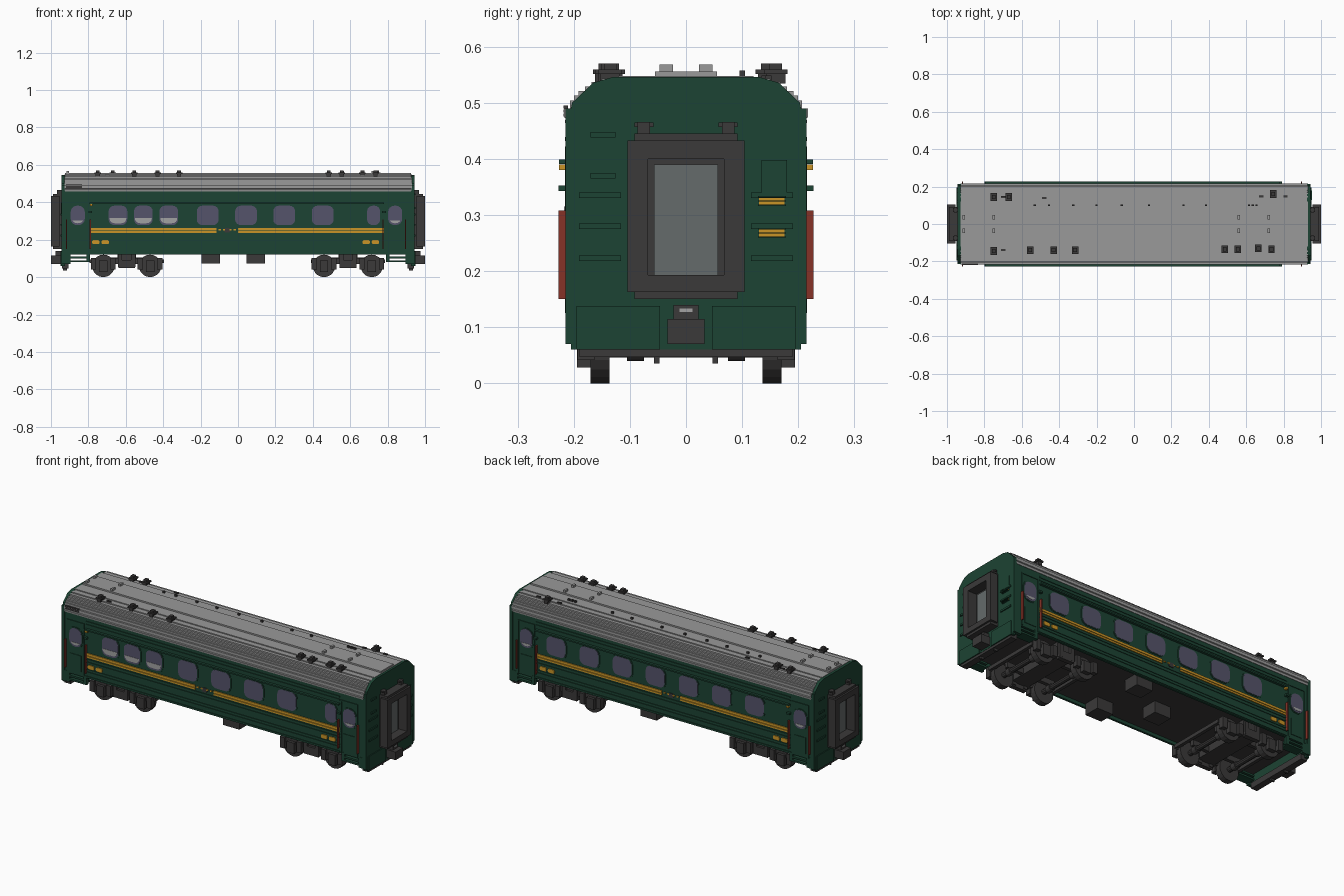
import bpy, bmesh, math
from mathutils import Matrix

if "Cube" in bpy.data.objects:
    bpy.data.objects.remove(bpy.data.objects["Cube"], do_unlink=True)


def material(name, rgb):
    m = bpy.data.materials.new(name)
    m.use_nodes = True
    m.diffuse_color = (*rgb, 1)
    m.node_tree.nodes["Principled BSDF"].inputs["Base Color"].default_value = (*rgb, 1)
    return m


GREEN = material("dark green paint", (0.0115, 0.057, 0.033))
GREY = material("roof grey", (0.32, 0.32, 0.32))
DARK = material("dark iron", (0.043, 0.041, 0.041))
GOLD = material("gold stripe", (0.6, 0.30, 0.02))
RED = material("red handrail", (0.24, 0.032, 0.02))
GLASS = material("violet glass", (0.09, 0.087, 0.145))
PALE = material("frosted pane", (0.36, 0.36, 0.36))
ENDGLASS = material("end door glass", (0.13, 0.145, 0.145))


class Part:
    """Collects simple solids into one named object."""
    def __init__(self, name, mat):
        self.name, self.mat, self.bm = name, mat, bmesh.new()

    def prism(self, pts, axis, a, b):
        put = {"x": lambda p, t: (t, p[0], p[1]), "y": lambda p, t: (p[0], t, p[1])}[axis]
        lo = [self.bm.verts.new(put(p, a)) for p in pts]
        hi = [self.bm.verts.new(put(p, b)) for p in pts]
        self.bm.faces.new(lo)
        self.bm.faces.new(hi[::-1])
        for i in range(len(pts)):
            j = (i + 1) % len(pts)
            self.bm.faces.new((lo[i], hi[i], hi[j], lo[j]))

    def box(self, x0, x1, y0, y1, z0, z1):
        self.prism([(y0, z0), (y1, z0), (y1, z1), (y0, z1)], "x", x0, x1)

    def block(self, x, y, z, w, d, h):
        self.box(x - w / 2, x + w / 2, y - d / 2, y + d / 2, z - h / 2, z + h / 2)

    def wheel(self, x, y, z, r, width, n=20):
        m = Matrix.Translation((x, y, z)) @ Matrix.Rotation(math.pi / 2, 4, "X")
        bmesh.ops.create_cone(self.bm, cap_ends=True, segments=n, radius1=r, radius2=r,
                              depth=width, matrix=m)

    def finish(self):
        bmesh.ops.recalc_face_normals(self.bm, faces=self.bm.faces)
        me = bpy.data.meshes.new(self.name)
        self.bm.to_mesh(me)
        self.bm.free()
        me.materials.append(self.mat)
        ob = bpy.data.objects.new(self.name, me)
        bpy.context.collection.objects.link(ob)


def mirrored(half):
    return half + [(-y, z) for y, z in reversed(half)]


def rounded(x, z, w, h, r, steps=4):
    pts = []
    for k, (sx, sz) in enumerate([(1, 1), (-1, 1), (-1, -1), (1, -1)]):
        for i in range(steps + 1):
            a = math.pi / 2 * (k + i / steps)
            pts.append((x + sx * (w / 2 - r) + r * math.cos(a),
                        z + sz * (h / 2 - r) + r * math.sin(a)))
    return pts


SIDES = (-1, 1)

# Body shell with hanging side sills, and end walls
p = Part("body_shell", GREEN)
p.prism(mirrored([(.2, .145), (.2, .12), (.212, .12), (.212, .48), (.16, .52)]), "x", -.93, .93)
p.finish()
p = Part("end_walls", GREEN)
cap = mirrored([(.205, .06), (.205, .07), (.215, .07), (.215, .49), (.205, .49),
                (.203, .5), (.165, .536), (.13, .546)])
for s in SIDES:
    p.prism(cap, "x", s * .925, s * .943)
p.finish()

# Roof with stepped shoulders
stairs = [(.217, .49), (.207, .504), (.2, .513), (.192, .521), (.18, .529), (.168, .537),
          (.15, .543), (.12, .548)]
half = [(.214, .457), (.216, .468), (.213, .472), (.217, .474)]
for (y, z), (y_next, _) in zip(stairs, stairs[1:] + [(.11, 0)]):
    half += [(y, z), (y_next, z)]
p = Part("roof", GREY)
p.prism(mirrored(half), "x", -.928, .93)
p.box(-.925, .925, -.055, .055, .54, .556)
for s in SIDES:
    for x in (-.91, -.75, .56, .72):
        p.block(x, s * .035, .56, .012, .024, .016)
p.finish()

# Recessed floor, skirts around the doorways and entrance steps
p = Part("floor", DARK)
p.box(-.925, .925, -.2, .2, .138, .15)
p.finish()
p = Part("skirts", GREEN)
for sx in SIDES:
    for sy in SIDES:
        p.box(sx * .895, sx * .94, sy * .195, sy * .213, .07, .13)
        p.box(sx * .79, sx * .81, sy * .195, sy * .213, .08, .13)
        for z in (.08, .1):
            p.box(sx * .80, sx * .90, sy * .16, sy * .213, z, z + .01)
p.finish()

# Horizontal ribs and the rain rail along both sides
p = Part("side_ribs", GREEN)
for s in SIDES:
    for z in (.125, .15, .165, .205, .222, .415, .432):
        p.box(-.795, .78, s * .208, s * .2155, z, z + .007)
    p.box(-.795, .78, s * .208, s * .226, .391, .399)
    for x in (-.79, .78):
        p.block(x, s * .218, .348, .02, .018, .01)
p.finish()

# Entrance doors with framed panels
p = Part("doors", GREEN)
for s in SIDES:
    for x in (-.857, .84):
        for dx in (-.05, .05):
            p.block(x + dx, s * .212, .27, .006, .008, .29)
        p.block(x, s * .212, .418, .106, .008, .006)
        p.block(x, s * .212, .19, .07, .006, .09)
p.finish()

# Windows: (x, width) for each side
front = [(-.642, .1), (-.506, .1), (-.37, .1), (-.162, .117), (.043, .117), (.247, .117),
         (.453, .117), (.725, .07)]
back = [(.655 - .205 * i, .117) for i in range(7)]
doors = [(-.857, .076), (.84, .076)]
frame, glass = Part("window_frames", GREEN), Part("window_glass", GLASS)
pale = Part("frosted_panes", PALE)
for s, row in ((-1, front), (1, back)):
    for x, w in row + doors:
        r = .034 if (x, w) in doors else .03
        frame.prism(rounded(x, .33, w + .012, .115, r + .004), "y", s * .208, s * .2145)
        glass.prism(rounded(x, .33, w, .104, r), "y", s * .208, s * .216)
        # Frosted lower half on the washroom windows, a small sill pane on doors
        cut = .334 if (s < 0 and x < -.3 and w == .1) else .302 if (x, w) in doors else 0
        if cut:
            low = [q for q in rounded(x, .334, w - .01, .092, r - .003, 8) if q[1] < cut]
            pale.prism(low, "y", s * .21, s * .2175)
for p in (frame, glass, pale):
    p.finish()

# Gold lines, oval plates and centre ornament
p = Part("gold_trim", GOLD)
for s in SIDES:
    for x0, x1 in ((-.79, -.115), (0, .78)):
        p.box(x0, x1, s * .21, s * .217, .237, .246)
        p.box(x0, x1, s * .21, s * .217, .249, .262)
    for x in (-.098, -.075, -.04, -.017):
        p.block(x, s * .2135, .254, .012, .007, .007)
    for x in (-.76, -.71, .685, .735):
        p.prism(rounded(x, .187, .04, .022, .009), "y", s * .21, s * .217)
    p.block(-.785, s * .219, .385, .014, .014, .01)
for z in (.268, .325):
    for dz in (-.0035, .0035):
        p.block(.9405, .153, z + dz, .008, .045, .005)
p.finish()
p = Part("centre_ornament", DARK)
for s in SIDES:
    p.prism(rounded(-.0575, .25, .035, .024, .01), "y", s * .21, s * .2165)
p.finish()

# Green louvre slats that shade the gold end plates
p = Part("end_louvres", GREEN)
for z in (.268, .325):
    for dz in (-.0075, 0, .0075):
        p.block(.946, .153, z + dz, .012, .05, .002)
p.finish()

# Red handrails beside the doors
p = Part("handrails", RED)
for s in SIDES:
    for x in (-.917, -.79, .775, .895):
        p.box(x - .003, x + .003, s * .21, s * .227, .15, .308)
p.finish()

# End details: ribs, lower panels, gangway bellows and couplers
ribs, gang = Part("end_ribs", GREEN), Part("gangways", DARK)
pane, coup = Part("end_door_glass", ENDGLASS), Part("couplers", DARK)
pin = Part("coupler_pins", PALE)
for s in SIDES:
    for sy in SIDES:
        for z in (.223, .28, .335):
            ribs.block(s * .944, sy * .153, z, .01, .075, .01)
        ribs.box(s * .93, s * .948, sy * .046, sy * .195, .06, .138)
        gang.box(s * .94, s * .99, sy * .068, sy * .092, .15, .445)
        gang.box(s * .955, s * 1.0, sy * .068, sy * .104, .163, .433)
        gang.block(s * .955, sy * .075, .455, .024, .022, .022)
        gang.block(s * .955, sy * .075, .461, .012, .034, .008)
        coup.block(s * .925, sy * .052, .045, .02, .01, .02)
    for z in (.37, .443):
        ribs.block(s * .944, -s * .148, z, .01, .045, .01)
    ribs.box(s * .93, s * .947, s * .135, s * .18, .338, .398)
    for z0, z1, z2, z3 in ((.15, .193, .163, .193), (.4, .445, .4, .433)):
        gang.box(s * .94, s * .99, -.068, .068, z0, z1)
        gang.box(s * .99, s * 1.0, -.068, .068, z2, z3)
    gang.box(s * .94, s * .946, -.07, .07, .19, .4)
    pane.box(s * .944, s * .951, -.057, .057, .193, .39)
    coup.box(s * .905, s * .942, -.19, .19, .047, .08)
    coup.box(s * .93, s * 1.0, -.033, .033, .07, .115)
    coup.box(s * .93, s * .975, -.022, .022, .112, .14)
    pin.block(s * .973, 0, .13, .008, .024, .006)
for p in (ribs, gang, pane, coup, pin):
    p.finish()

# Bogies
wheels, bogie = Part("wheels", DARK), Part("bogie_frames", DARK)
for cx, axles in ((-.595, (-.72, -.47)), (.588, (.46, .715))):
    bogie.block(cx, 0, .105, .1, .36, .07)
    for s in SIDES:
        bogie.block(cx, s * .165, .085, .38, .025, .03)
        bogie.block(cx, s * .18, .07, .09, .025, .045)
        bogie.block(cx, s * .09, .09, .3, .02, .03)
        for x in (cx - .035, cx + .035):
            bogie.block(x, s * .178, .095, .022, .03, .08)
    for x in (cx - .19, cx + .19):
        bogie.block(x, 0, .085, .018, .33, .02)
    for x in axles:
        wheels.wheel(x, 0, .06, .014, .32, 10)
        for s in SIDES:
            wheels.wheel(x, s * .153, .06, .06, .034)
            wheels.wheel(x, s * .09, .06, .02, .03, 12)
            bogie.block(x, s * .18, .058, .045, .028, .06)
            for dx in (-.052, .052):
                bogie.block(x + dx, s * .178, .072, .028, .03, .06)
wheels.finish()
bogie.finish()

# Boxes under the floor
p = Part("underfloor_boxes", DARK)
for x, y in ((.095, -.15), (.095, .15), (-.145, 0)):
    p.block(x, y, .11, .1, .09, .072)
p.finish()

# Roof ventilators, small pipes and the single side grille
p = Part("roof_vents", DARK)
vents = [(-.75, .145), (-.67, .145), (.745, .16), (-.75, -.145), (-.555, -.14), (-.43, -.14),
         (-.315, -.14), (.485, -.135), (.555, -.135), (.665, -.13), (.735, -.135)]
for x, y in vents:
    p.block(x, y, .545, .022, .034, .022)
    p.block(x, y, .555, .034, .042, .008)
    p.block(x, y, .564, .02, .022, .012)
for x in (-.53, -.455, -.325, -.2, -.065, .08, .265, .385, .615, .635, .655):
    p.block(x, .1, .552, .012, .01, .012)
for x, y in ((-.7, .145), (-.48, .14), (.81, .147), (.68, .147), (-.7, -.14)):
    p.block(x, y, .545, .024, .01, .008)
for z in (.476, .483, .49):
    p.box(-.92, -.835, -.2185, -.21, z, z + .005)
p.finish()
